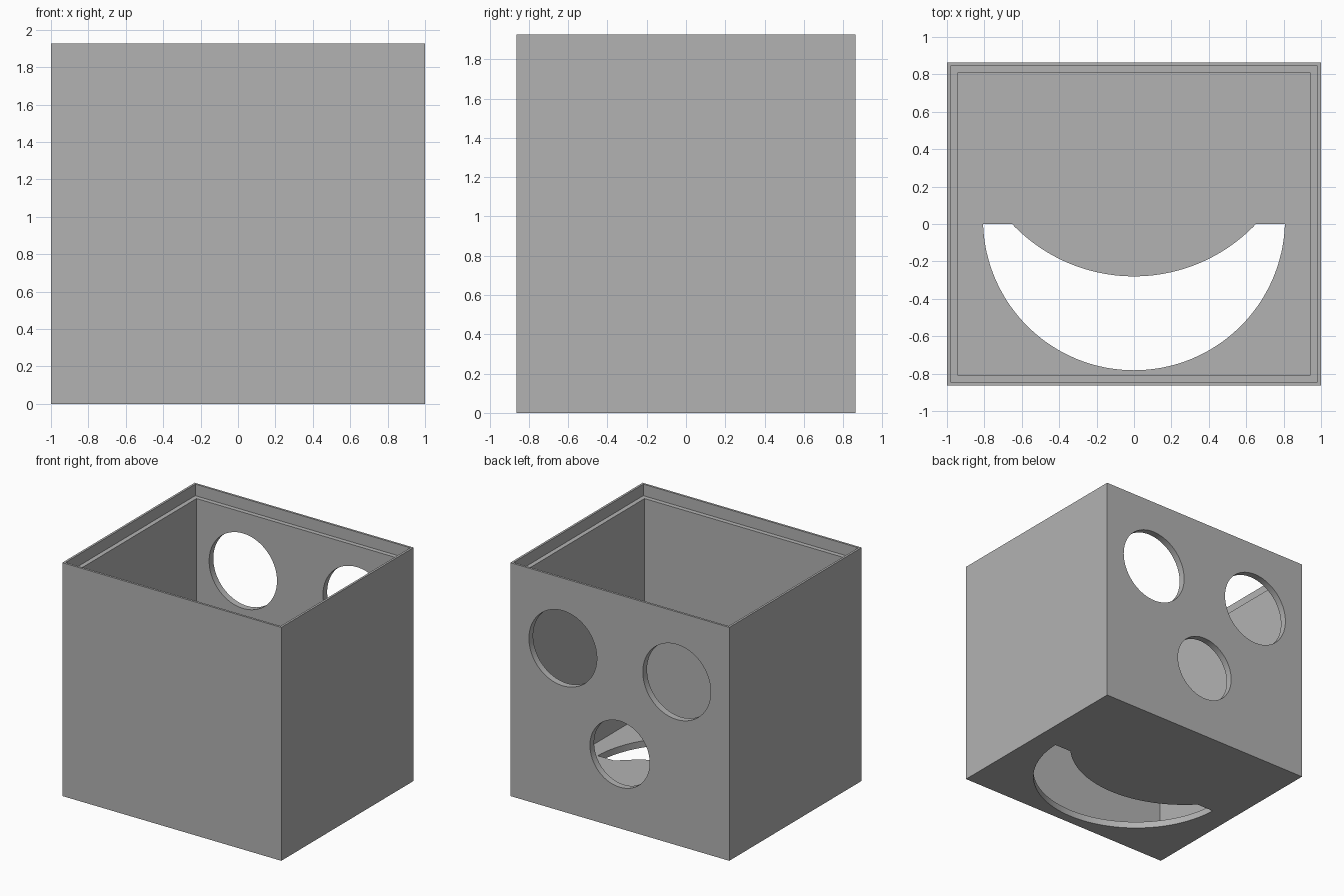
import bpy, bmesh
from math import cos, sin, pi, atan2
from mathutils import Matrix, Vector

cube = bpy.data.objects.get("Cube")
if cube:
    bpy.data.objects.remove(cube, do_unlink=True)

WIDTH, DEPTH, HEIGHT = 2.0, 1.727, 1.927
WALL, LIP, LIP_DEPTH = 0.055, 0.018, 0.095

grey = bpy.data.materials.new("plain grey")
grey.use_nodes = True
grey.diffuse_color = (0.45, 0.45, 0.45, 1)
grey.node_tree.nodes["Principled BSDF"].inputs["Base Color"].default_value = grey.diffuse_color


def make_object(name, bm):
    bmesh.ops.recalc_face_normals(bm, faces=bm.faces)
    mesh = bpy.data.meshes.new(name)
    bm.to_mesh(mesh)
    bm.free()
    mesh.materials.append(grey)
    obj = bpy.data.objects.new(name, mesh)
    bpy.context.collection.objects.link(obj)
    return obj


def block(name, inset, bottom, top):
    bm = bmesh.new()
    size = (WIDTH - 2 * inset, DEPTH - 2 * inset, top - bottom, 1)
    place = Matrix.Translation((0, 0, (bottom + top) / 2))
    bmesh.ops.create_cube(bm, size=1, matrix=place @ Matrix.Diagonal(size))
    return make_object(name, bm)


def back_hole(name, x, z, radius):
    bm = bmesh.new()
    place = Matrix.Translation((x, DEPTH / 2, z)) @ Matrix.Rotation(pi / 2, 4, "X")
    bmesh.ops.create_cone(bm, cap_ends=True, segments=96, radius1=radius,
                          radius2=radius, depth=WALL * 4, matrix=place)
    return make_object(name, bm)


def arc(half_width, low, steps=64):
    """Points from left to right through the lowest point of a circular arc ending on y = 0."""
    centre = (half_width ** 2 - low ** 2) / (-2 * low)
    radius = centre - low
    end = atan2(half_width, centre)
    angles = [-end + 2 * end * i / steps for i in range(steps + 1)]
    return [(radius * sin(a), centre - radius * cos(a)) for a in angles]


def crescent(name):
    bm = bmesh.new()
    outline = arc(0.807, -0.782) + arc(0.652, -0.28)[::-1]
    face = bm.faces.new([bm.verts.new((x, y, -WALL)) for x, y in outline])
    side = bmesh.ops.extrude_face_region(bm, geom=[face])["geom"]
    verts = [v for v in side if isinstance(v, bmesh.types.BMVert)]
    bmesh.ops.translate(bm, verts=verts, vec=Vector((0, 0, WALL * 3)))
    return make_object(name, bm)


# Solid body, hollowed out and pierced
box = block("open_box", 0, 0, HEIGHT)
cutters = [
    block("cavity_cutter", WALL, WALL, HEIGHT + 0.2),
    block("lip_cutter", LIP, HEIGHT - LIP_DEPTH, HEIGHT + 0.1),
    back_hole("left_hole_cutter", 0.52, 1.348, 0.31),
    back_hole("right_hole_cutter", -0.52, 1.348, 0.31),
    back_hole("lower_hole_cutter", 0, 0.613, 0.273),
    crescent("floor_crescent_cutter"),
]
for cutter in cutters:
    cutter.hide_render = True
    mod = box.modifiers.new(cutter.name, "BOOLEAN")
    mod.operation = "DIFFERENCE"
    mod.solver = "EXACT"
    mod.object = cutter

# Bake the cuts, then drop the cutters
bpy.context.view_layer.update()
evaluated = box.evaluated_get(bpy.context.evaluated_depsgraph_get())
baked = bpy.data.meshes.new_from_object(evaluated)
box.modifiers.clear()
box.data = baked
for cutter in cutters:
    bpy.data.objects.remove(cutter, do_unlink=True)

# Smooth hole walls, sharp corners
for obj in bpy.context.selected_objects:
    obj.select_set(False)
bpy.context.view_layer.objects.active = box
box.select_set(True)
bpy.ops.object.shade_smooth_by_angle(angle=pi / 6)
